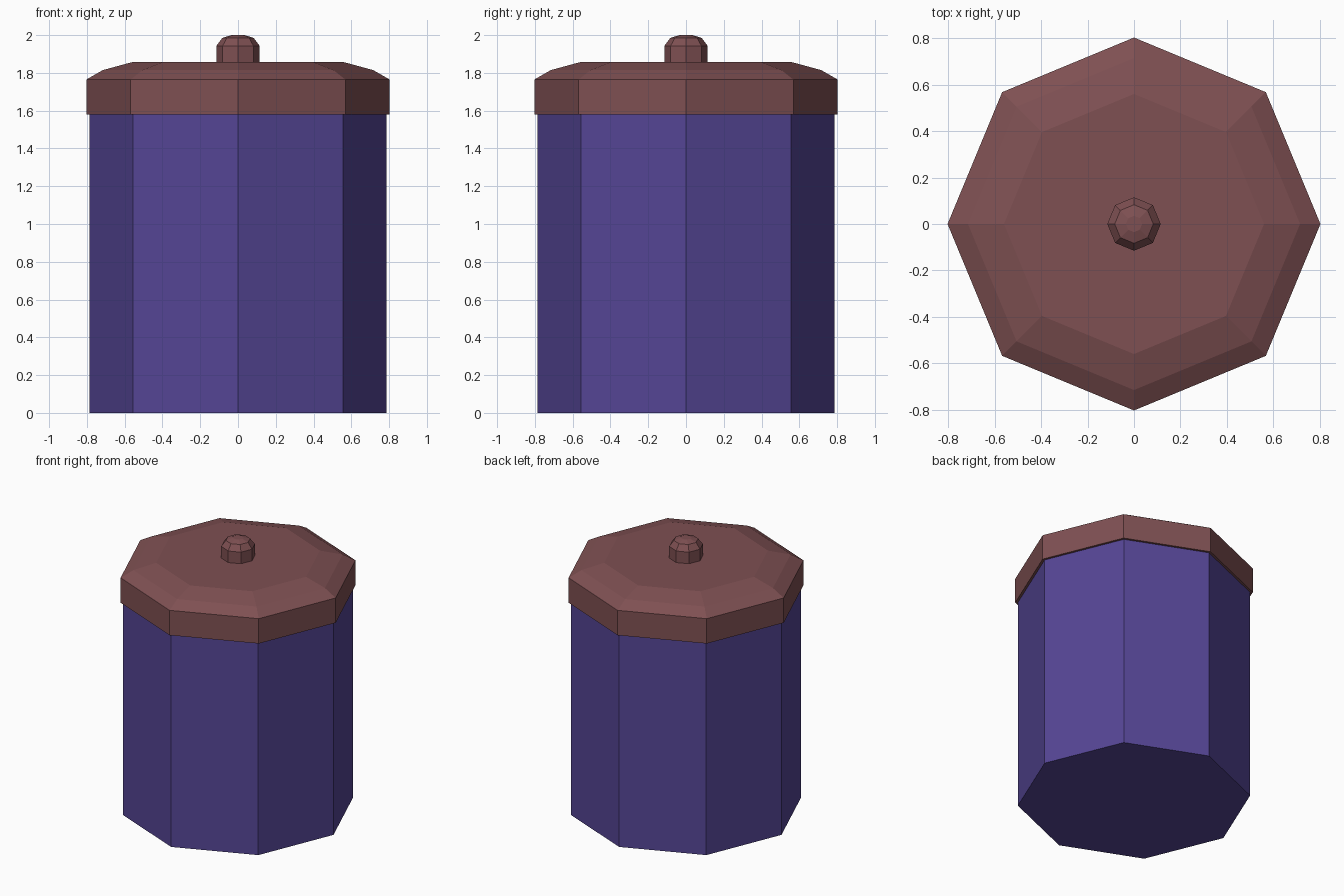
import bpy, bmesh
from math import cos, sin, pi

if "Cube" in bpy.data.objects:
    bpy.data.objects.remove(bpy.data.objects["Cube"])

SIDES = 8


def material(name, color):
    mat = bpy.data.materials.new(name)
    mat.diffuse_color = (*color, 1)
    mat.use_nodes = True
    mat.node_tree.nodes["Principled BSDF"].inputs["Base Color"].default_value = mat.diffuse_color
    return mat


def lathe(name, profile, mat):
    """Closed flat-shaded octagonal solid from (radius, z) rings, bottom to top."""
    bm = bmesh.new()
    rings = [[bm.verts.new((r * cos(2 * pi * i / SIDES), r * sin(2 * pi * i / SIDES), z))
              for i in range(SIDES)] for r, z in profile]
    for low, high in zip(rings, rings[1:]):
        for i in range(SIDES):
            j = (i + 1) % SIDES
            bm.faces.new((low[i], low[j], high[j], high[i]))
    bm.faces.new(rings[0][::-1])
    bm.faces.new(rings[-1])
    mesh = bpy.data.meshes.new(name)
    bm.to_mesh(mesh)
    bm.free()
    mesh.materials.append(mat)
    obj = bpy.data.objects.new(name, mesh)
    bpy.context.collection.objects.link(obj)
    return obj


purple = material("purple", (0.09, 0.06, 0.30))
maroon = material("maroon", (0.21, 0.08, 0.085))

# Straight-sided container
lathe("jar_body", [(0.785, 0), (0.785, 1.58)], purple)

# Overhanging lid with a two-step bevelled shoulder
lathe("lid", [(0.803, 1.58), (0.803, 1.765), (0.715, 1.815), (0.56, 1.857)], maroon)

# Rounded knob on the lid
lathe("lid_knob", [(0.115, 1.857), (0.115, 1.943), (0.083, 1.985), (0.035, 2.0)], maroon)
